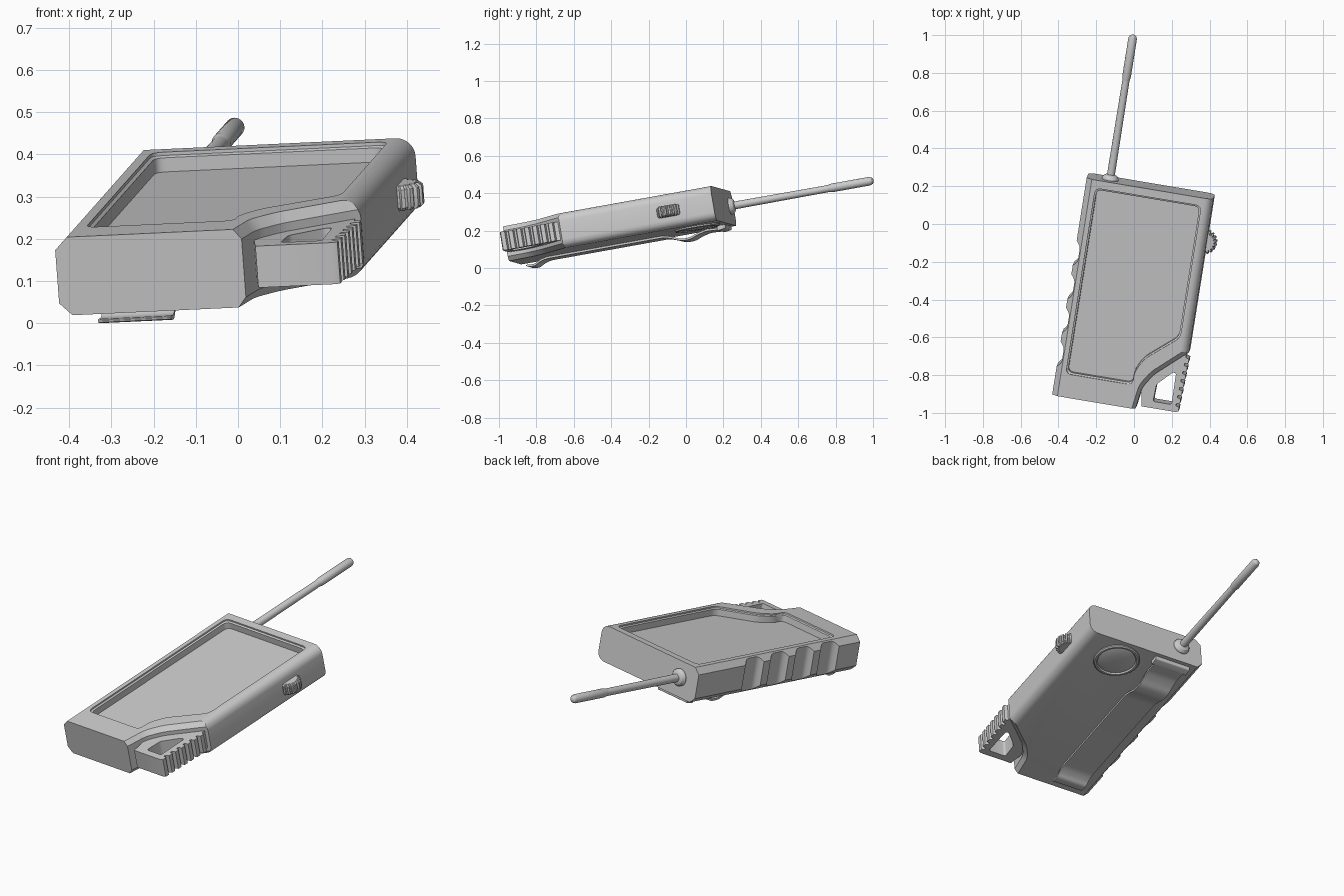
import bpy, bmesh, math
from mathutils import Matrix, Vector

cube = bpy.data.objects.get("Cube")
if cube:
    bpy.data.objects.remove(cube, do_unlink=True)

grey = bpy.data.materials.new("plain grey")
grey.use_nodes = True
grey.diffuse_color = (0.6, 0.6, 0.6, 1)
grey.node_tree.nodes["Principled BSDF"].inputs["Base Color"].default_value = (0.6, 0.6, 0.6, 1)
parts = []


def loft(name, rings, keep=True):
    """Skin a stack of equal-length rings and cap both ends."""
    bm = bmesh.new()
    loops = [[bm.verts.new(p) for p in ring] for ring in rings]
    n = len(loops[0])
    for a, b in zip(loops, loops[1:]):
        for i in range(n):
            j = (i + 1) % n
            bm.faces.new((a[i], a[j], b[j], b[i]))
    bm.faces.new(loops[0])
    bm.faces.new(loops[-1])
    bmesh.ops.recalc_face_normals(bm, faces=bm.faces)
    mesh = bpy.data.meshes.new(name)
    bm.to_mesh(mesh)
    bm.free()
    mesh.materials.append(grey)
    obj = bpy.data.objects.new(name, mesh)
    bpy.context.collection.objects.link(obj)
    if keep:
        parts.append(obj)
    return obj


def rounded(points, r, steps=4):
    """Replace polygon corners with small curves."""
    out = []
    for i, p in enumerate(points):
        p = Vector(p)
        ends = []
        for q in (points[i - 1], points[(i + 1) % len(points)]):
            d = Vector(q) - p
            ends.append(p + d.normalized() * min(r, d.length * 0.4))
        for k in range(steps + 1):
            t = k / steps
            out.append(ends[0] * (1 - t) ** 2 + p * 2 * t * (1 - t) + ends[1] * t * t)
    return out


def level(points, z):
    return [(p[0], p[1], z) for p in points]


def across(points, x):
    return [(x, p[0], p[1]) for p in points]


def circle(r, n=32):
    return [(r * math.cos(math.tau * i / n), r * math.sin(math.tau * i / n)) for i in range(n)]


def cut(obj, cutters):
    for c in cutters:
        mod = obj.modifiers.new("cut", 'BOOLEAN')
        mod.operation, mod.solver, mod.object = 'DIFFERENCE', 'EXACT', c
    bpy.context.view_layer.update()
    graph = bpy.context.evaluated_depsgraph_get()
    mesh = bpy.data.meshes.new_from_object(obj.evaluated_get(graph))
    obj.modifiers.clear()
    obj.data = mesh
    for c in cutters:
        bpy.data.objects.remove(c, do_unlink=True)


# Case: chamfered on the grip side, rounded on the other
W, L, T = 0.34, 0.59, 0.188
right = [(W - 0.045 + 0.045 * math.sin(a), -0.045 + 0.045 * math.cos(a))
         for a in [math.pi / 2 * k / 6 for k in range(7)]]
section = [(-W, -0.03), (-W + 0.03, 0)] + right
section += [(x, -T - z) for x, z in reversed(right)] + [(-W + 0.03, -T), (-W, -T + 0.03)]
case = loft("case", [[(x, y, z) for x, z in section] for y in (-L, L)])

# Cutters: finger grooves, trigger corner, sunken screen
cutters = []
for i in range(4):
    y = 0.18 - i * 0.183
    groove = rounded([(-W - 0.05, y - 0.1), (-W + 0.001, y - 0.068), (-W + 0.024, y - 0.04),
                      (-W + 0.024, y + 0.04), (-W + 0.001, y + 0.068), (-W - 0.05, y + 0.1)], 0.015)
    cutters.append(loft("groove_cutter", [level(groove, 0.1), level(groove, -0.3)], False))

corner = rounded([(0.1, -0.65), (0.125, -0.474), (0.175, -0.395), (0.335, -0.25),
                  (0.45, -0.17), (0.45, -0.65)], 0.03)
wide = [(p[0] - 0.018, p[1] + 0.018) for p in corner]
cutters.append(loft("corner_cutter", [level(wide, 0.05), level(wide, 0.002), level(corner, -0.024),
                                      level(corner, -T + 0.024), level(wide, -T - 0.002),
                                      level(wide, -0.3)], False))

screen = rounded([(-0.276, 0.538), (0.276, 0.538), (0.276, -0.168), (0.11, -0.31),
                  (0.071, -0.385), (0.071, -0.455), (-0.276, -0.455)], 0.03)
rim = [(p[0] * 1.03, (p[1] - 0.04) * 1.018 + 0.04) for p in screen]
cutters.append(loft("screen_cutter", [level(rim, 0.05), level(rim, -0.008),
                                      level(screen, -0.012), level(screen, -0.046)], False))
cut(case, cutters)

# Trigger with ribbed outer face and a finger opening
outline = [(0.138, -0.577), (0.322, -0.577)]
ribs = 7
for i in range(ribs):
    y = -0.575 + i * 0.044
    x = 0.316 + i * 0.002
    outline += [(x + 0.018, y + 0.004), (x + 0.018, y + 0.026), (x, y + 0.032), (x, y + 0.042)]
outline += [(0.325, -0.23), (0.17, -0.37), (0.115, -0.46)]
trigger = loft("trigger", [level(outline, -0.045), level(outline, -0.145)])
hole = rounded([(0.193, -0.541), (0.292, -0.541), (0.29, -0.37), (0.272, -0.37), (0.197, -0.447)], 0.012)
cut(trigger, [loft("hole_cutter", [level(hole, 0), level(hole, -0.2)], False)])

# Knurled side wheel
teeth = 18
gear = []
for i in range(teeth):
    for off, r in ((0, 0.055), (0.3, 0.055), (0.45, 0.064), (0.85, 0.064)):
        a = math.tau * (i + off) / teeth
        gear.append((r * math.cos(a), r * math.sin(a)))
wheel = [level([(0.33 + s * x, 0.344 + s * y) for x, y in gear], -0.095 + z)
         for z, s in ((-0.03, 0.85), (-0.022, 1), (0.022, 1), (0.03, 0.85))]
loft("side_wheel", wheel)


# Antenna: collar, rod and thicker tip
def spindle(name, profile):
    loft(name, [[(-0.218 + x, y, -0.086 + z) for x, z in circle(r, 24)] for y, r in profile])


spindle("antenna_collar", [(0.57, 0.045), (0.598, 0.045), (0.612, 0.036), (0.618, 0.024)])
spindle("antenna_rod", [(0.58, 0.021), (1.15, 0.019)])
spindle("antenna_tip", [(1.12, 0.017), (1.15, 0.023), (1.358, 0.023), (1.371, 0.018),
                        (1.378, 0.009), (1.379, 0.003)])

# Round cover underneath
loft("round_cover", [level([(0.098 + x, 0.447 + y) for x, y in circle(r, 40)], -T + z)
                     for z, r in ((0.01, 0.122), (-0.007, 0.122), (-0.012, 0.116), (-0.012, 0.106),
                                  (-0.005, 0.1), (-0.009, 0.085), (-0.013, 0.05), (-0.014, 0.01))])

# Belt clip and its mounting bar
path = [(0.55, -0.2), (0.46, -0.194), (0.41, -0.206), (0.37, -0.222), (0.32, -0.222), (0.27, -0.2),
        (0.23, -0.188), (-0.42, -0.188), (-0.46, -0.2), (-0.485, -0.216), (-0.53, -0.21)]
strip = rounded(path + [(y, z - 0.011) for y, z in reversed(path)], 0.02)
loft("belt_clip", [across(strip, -0.26), across(strip, -0.085)])
bar = rounded([(0.525, -0.18), (0.57, -0.18), (0.57, -0.208), (0.525, -0.214)], 0.006)
loft("clip_bar", [across(bar, -0.275), across(bar, -0.07)])

# Lay the whole assembly in its tilted pose
u = Vector((0.985, -0.165, 0.046)).normalized()
w = u.cross(Vector((0.16, 0.971, 0.175))).normalized()
v = w.cross(u)
pose = Matrix.Translation((-0.009, -0.389, 0.323)) @ Matrix((u, v, w)).transposed().to_4x4()
bpy.ops.object.select_all(action='DESELECT')
for obj in parts:
    obj.data.transform(pose)
    obj.select_set(True)
low = min(p.co.z for obj in parts for p in obj.data.vertices)
for obj in parts:
    obj.data.transform(Matrix.Translation((0, 0, -low)))
bpy.context.view_layer.objects.active = case
bpy.ops.object.shade_smooth_by_angle(angle=math.radians(30))
